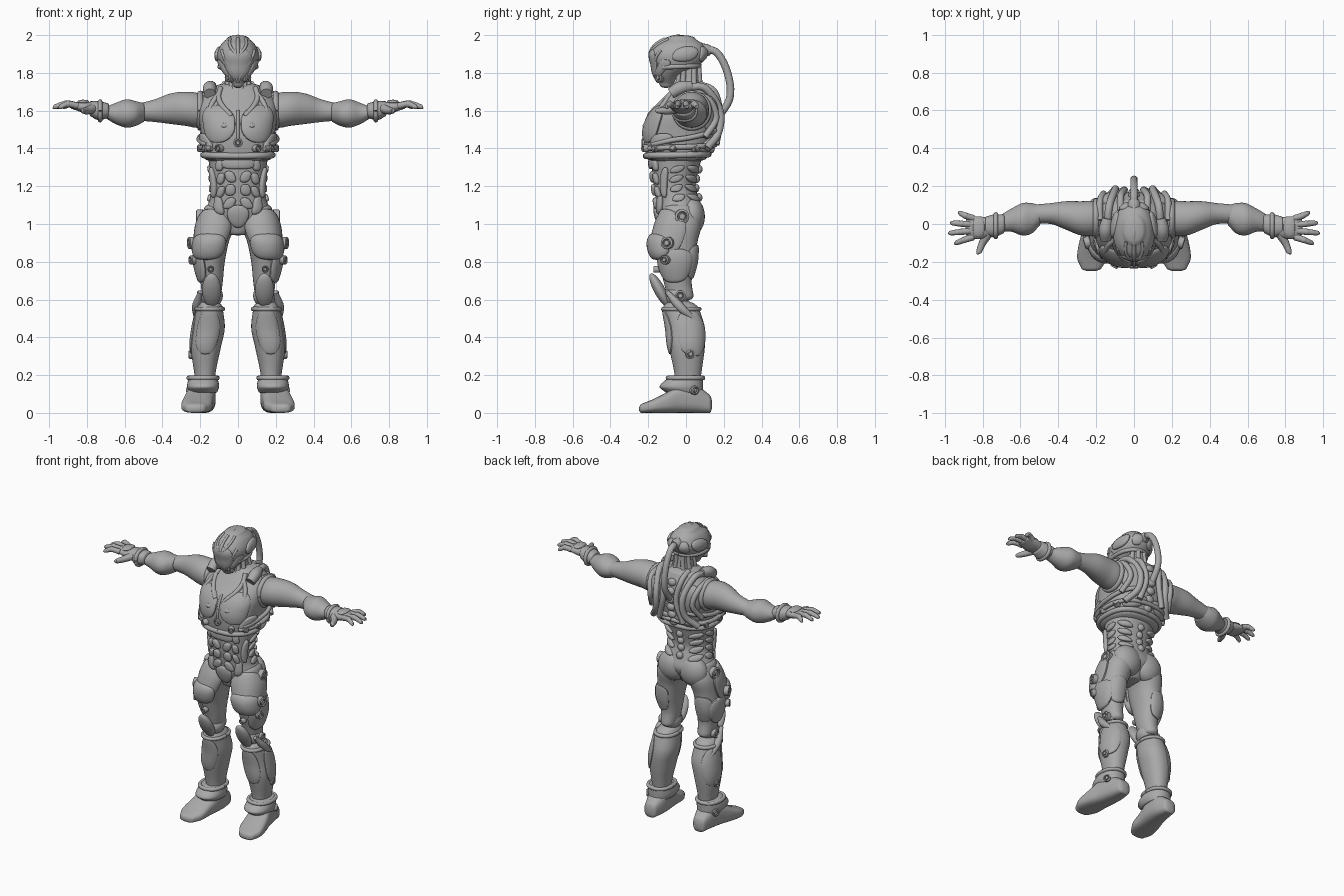
import bpy, bmesh
from math import sin, cos, pi, radians
from mathutils import Vector, Matrix, Euler

if "Cube" in bpy.data.objects:
    bpy.data.objects.remove(bpy.data.objects["Cube"])

grey = bpy.data.materials.new("armour grey")
grey.use_nodes = True
grey.diffuse_color = (.4, .4, .4, 1)
grey.node_tree.nodes["Principled BSDF"].inputs["Base Color"].default_value = grey.diffuse_color
parts = []
FRONT, BACK, SIDE = -90, 90, 0


def finish(name, bm, mirror):
    """Turn a bmesh into an object, mirrored across x when asked."""
    bmesh.ops.recalc_face_normals(bm, faces=bm.faces)
    mesh = bpy.data.meshes.new(name)
    bm.to_mesh(mesh)
    bm.free()
    mesh.materials.append(grey)
    ob = bpy.data.objects.new(name, mesh)
    bpy.context.collection.objects.link(ob)
    if mirror:
        ob.modifiers.new("Mirror", 'MIRROR').use_mirror_merge = False
    parts.append(ob)


def skin(name, rings, mirror):
    """Join rings of points into a closed tube with capped ends."""
    bm = bmesh.new()
    rows = [[bm.verts.new(point) for point in ring] for ring in rings]
    count = len(rows[0])
    for lower, upper in zip(rows, rows[1:]):
        for i in range(count):
            j = (i + 1) % count
            bm.faces.new((lower[i], lower[j], upper[j], upper[i]))
    bm.faces.new(rows[0])
    bm.faces.new(rows[-1])
    finish(name, bm, mirror)


def sample(rows, t):
    """Smoothly interpolate the values of rows at position t."""
    last = len(rows) - 1
    i = max(0, min(last - 1, sum(row[0] <= t for row in rows) - 1))
    a, b = rows[i], rows[i + 1]
    span = b[0] - a[0]
    u = max(0, min(1, (t - a[0]) / span))

    def slope(j, k):
        before, after = rows[max(j - 1, 0)], rows[min(j + 1, last)]
        return (after[k] - before[k]) / (after[0] - before[0]) * span
    ease = u * u * (3 - 2 * u)
    return [a[k] + (b[k] - a[k]) * ease + slope(i, k) * u * (1 - u) ** 2
            - slope(i + 1, k) * u * u * (1 - u) for k in range(1, len(a))]


def rounded(value, power):
    return abs(value) ** power * (1 if value > 0 else -1)


def domed(ring, inner, height):
    """Rings that close an end with a dome, from the rim outwards."""
    centre = sum(ring, Vector()) / len(ring)
    axis = (centre - sum(inner, Vector()) / len(inner)).normalized()
    angles = [radians(step) for step in (20, 40, 60, 80)]
    return [[centre + (p - centre) * cos(a) + axis * height * sin(a) for p in ring] for a in angles]


def loft(name, axis, rows, power=.9, dome=.01, mirror=True):
    """Loft rows of (position, low, high, low, high); return the surface function."""
    def surface(deg, t, off=0):
        a_low, a_high, b_low, b_high = sample(rows, t)
        angle = radians(deg)
        a = (a_low + a_high) / 2 + ((a_high - a_low) / 2 + off) * rounded(cos(angle), power)
        b = (b_low + b_high) / 2 + ((b_high - b_low) / 2 + off) * rounded(sin(angle), power)
        return Vector({'x': (t, a, b), 'y': (a, t, b), 'z': (a, b, t)}[axis])
    steps = [a[0] + (b[0] - a[0]) * k / 6 for a, b in zip(rows, rows[1:]) for k in range(6)]
    rings = [[surface(i * 10, t) for i in range(36)] for t in steps + [rows[-1][0]]]
    start = domed(rings[0], rings[1], dome)[::-1]
    skin(name, start + rings + domed(rings[-1], rings[-2], dome), mirror)
    return surface


def centred(rows):
    return [(t, -half, half, low, high) for t, half, low, high in rows]


def plate(name, surface, deg, t, wide=10, tall=.03, thick=.02, tilt=0, mirror=True):
    """Raised rounded plate hugging a lofted surface."""
    curve = [k * pi / 17 for k in range(9)]
    profile = [(.1, -1), (.5, -1), (1, -1)] + [(cos(a), sin(a) ** .4) for a in curve]
    rings = []
    for reach, lift in profile:
        ring = []
        for i in range(32):
            u = rounded(cos(i * pi / 16), .8) * reach
            v = rounded(sin(i * pi / 16), .8) * reach
            ring.append(surface(deg + wide * (u + tilt * v), t + tall * v, lift * thick))
        rings.append(ring)
    skin(name, rings, mirror)


def sweep(name, points, radii, mirror=True):
    """Round tube along a smooth path, with one radius or one per point."""
    if not isinstance(radii, tuple):
        radii = (radii,) * len(points)
    rows = [(i, *point, radius) for i, (point, radius) in enumerate(zip(points, radii))]
    path = [sample(rows, i / 5) for i in range((len(points) - 1) * 5 + 1)]
    spots = [Vector(values[:3]) for values in path]
    rings, side = [], None
    for i, spot in enumerate(spots):
        along = (spots[min(i + 1, len(spots) - 1)] - spots[max(i - 1, 0)]).normalized()
        side = along.orthogonal() if side is None else side - along * side.dot(along)
        side.normalize()
        up = along.cross(side)
        rings.append([spot + (side * cos(k * pi / 7) + up * sin(k * pi / 7)) * path[i][3] for k in range(14)])
    skin(name, rings, mirror)


def trace(name, surface, start, end, radius=.014, off=0, mirror=True):
    """Tube laid on a surface between two (angle, position) spots."""
    ends = [Vector(start), Vector(end)]
    sweep(name, [surface(*ends[0].lerp(ends[1], k / 12), off) for k in range(13)], radius, mirror)


def band(name, surface, t, radius=.012):
    trace(name, surface, (-180, t), (180, t), radius)


def bolt(name, surface, deg, t, radius=.024, off=0, mirror=True):
    """Round boss with a recessed ring, standing on a surface."""
    base = surface(deg, t, off)
    turn = (surface(deg, t, 1) - base).to_track_quat('Z', 'Y')
    profile = ((-.02, 1), (.01, 1), (.014, .8), (.014, .7), (.004, .6), (.004, .5), (.014, .4))
    skin(name, [[base + turn @ Vector((radius * k * cos(i * pi / 10), radius * k * sin(i * pi / 10), height))
                 for i in range(20)] for height, k in profile], mirror)


def pad(name, place, size, lean=0, mirror=True):
    bm = bmesh.new()
    matrix = Matrix.Translation(place) @ Euler((lean, 0, 0)).to_matrix().to_4x4() @ Matrix.Diagonal((*size, 1))
    bmesh.ops.create_uvsphere(bm, u_segments=28, v_segments=16, radius=1, matrix=matrix)
    finish(name, bm, mirror)


# Abdomen and pelvis
abdomen = loft("abdomen", 'z', centred([(.95, .06, -.12, .03), (1.05, .17, -.15, .09), (1.13, .15, -.16, .07),
    (1.2, .14, -.17, .05), (1.3, .15, -.18, .07), (1.4, .17, -.18, .1)]), mirror=False)
pad("buttock", (.08, .03, 1.04), (.1, .07, .1))
plate("groin_guard", abdomen, FRONT, 1.04, wide=17, tall=.06, mirror=False)
plate("upper_abdomen_plate", abdomen, FRONT, 1.32, wide=34, mirror=False)
plate("hip_plate", abdomen, FRONT + 36, 1.1, tall=.05, tilt=.8)
plate("flank_plate", abdomen, FRONT + 63, 1.22, tall=.08, tilt=.5)
for i in range(3):
    height = 1.11 + i * .07
    plate(f"abdomen_plate_{i}", abdomen, FRONT + 14, height, tilt=.3 * (i - 1))
    plate(f"outer_abdomen_plate_{i}", abdomen, FRONT + 36, height + .06, wide=9, tilt=-.3)
for i in range(4):
    height = 1.14 + i * .05
    plate(f"back_rib_{i}", abdomen, BACK - 42, height, wide=18, tall=.02, tilt=-.5)
    plate(f"side_rib_{i}", abdomen, SIDE + 4, height, wide=13, tall=.02, thick=.014, tilt=.5)
    pad(f"lower_spine_{i}", abdomen(BACK, height), (.024, .02, .024), mirror=False)

# Chest armour
chest = loft("chest", 'z', centred([(1.35, .18, -.21, .11), (1.42, .19, -.22, .14), (1.5, .2, -.22, .16),
    (1.58, .21, -.19, .17), (1.65, .2, -.13, .16), (1.72, .13, -.07, .13)]), power=.8, dome=.03, mirror=False)
plate("breast_plate", chest, -60, 1.53, wide=28, tall=.1, thick=.016)
plate("rib_guard", chest, -28, 1.43, wide=20, tall=.05, tilt=.3)
plate("shoulder_blade", chest, 55, 1.58, wide=25, tall=.1, tilt=-.2)
plate("lower_back_plate", chest, 62, 1.42, wide=22, tall=.04, tilt=.4)
trace("chest_lower_rim", chest, (FRONT, 1.36), (BACK, 1.37), .017)
trace("side_hose", chest, (-50, 1.4), (BACK, 1.42), off=.012)
trace("upper_side_hose", chest, (-40, 1.42), (70, 1.5), off=.012)
trace("harness_strap", chest, (-40, 1.5), (-58, 1.69))
trace("collar_strap", chest, (-84, 1.57), (-50, 1.72))
trace("sternum_seam", chest, (FRONT, 1.45), (FRONT, 1.6), .008, mirror=False)
bolt("sternum_bolt", chest, FRONT, 1.43, mirror=False)
for i in range(4):
    bolt(f"chest_bolt_{i}", chest, i * 30 - 65, 1.4, .02, off=.014)
pad("chest_boss", (.07, -.2, 1.52), (.03, .03, .02))

# Back harness, hoses and spine
sweep("shoulder_canister", [(.15, -.08, 1.69), (.15, -.03, 1.72), (.14, .03, 1.73)], (.03, .036, .027))
sweep("shoulder_hose", [(.14, 0, 1.72), (.13, .1, 1.72), (.1, .18, 1.6), (.11, .17, 1.48), (.17, .11, 1.4)], .02)
sweep("inner_back_hose", [(.07, .07, 1.74), (.07, .15, 1.7), (.05, .18, 1.57), (.09, .16, 1.42)], .018)
sweep("outer_back_hose", [(.18, .02, 1.69), (.18, .12, 1.66), (.16, .16, 1.56), (.19, .1, 1.46)], .017)
for i in range(6):
    pad(f"upper_spine_{i}", chest(BACK, 1.4 + i * .055), (.03, .02, .026), mirror=False)

# Neck and helmet
neck = loft("neck", 'z', centred([(1.66, .09, -.08, .11), (1.75, .06, -.05, .08), (1.87, .05, -.05, .07)]),
            mirror=False)
for i, angle in enumerate((-62, -30, 20, 60)):
    trace(f"neck_cord_{i}", neck, (angle, 1.69), (angle + 8, 1.83))
plate("throat_guard", neck, FRONT, 1.71, wide=22, tall=.04, mirror=False)
helmet = loft("helmet", 'z', centred([(1.74, .03, -.14, -.07), (1.79, .07, -.17, -.03), (1.84, .1, -.18, .07),
    (1.9, .11, -.19, .11), (1.95, .09, -.16, .09), (1.98, .06, -.11, .05)]), dome=.02, mirror=False)
plate("face_mask", helmet, FRONT, 1.84, wide=42, tall=.09, thick=.008, mirror=False)
plate("cheek_guard", helmet, -32, 1.82, wide=17, tall=.05, thick=.01, tilt=.5)
plate("temple_pod", helmet, SIDE + 15, 1.9, wide=24, tall=.04, thick=.016, tilt=.2)
plate("skull_panel", helmet, BACK - 25, 1.9, wide=17, tall=.04, thick=.012)
trace("brow_ridge", helmet, (FRONT, 1.89), (-50, 1.98), .008)
trace("mask_edge", helmet, (FRONT, 1.75), (-38, 1.92), .008)
trace("helmet_rim", helmet, (-30, 1.83), (BACK, 1.84), .013)
trace("helmet_crest", helmet, (FRONT, 1.9), (FRONT, 1.98), .01, mirror=False)
bolt("jaw_bolt", helmet, -38, 1.775)
sweep("crown_ridge", [(0, -.12, 1.97), (0, -.03, 1.99), (0, .1, 1.94)], .012, False)
sweep("head_hose", [(0, .08, 1.92), (0, .16, 1.91), (0, .22, 1.8), (0, .23, 1.66), (0, .14, 1.53)], .02, False)
sweep("hose_socket", [(0, .07, 1.915), (0, .1, 1.92), (0, .13, 1.92)], (.035, .035, .026), False)

# Arms
arm = loft("upper_arm", 'x', [(.15, -.03, .09, 1.54, 1.66), (.2, -.06, .12, 1.51, 1.69), (.28, -.06, .12, 1.52, 1.7),
    (.36, -.03, .12, 1.53, 1.69), (.44, 0, .11, 1.54, 1.66), (.56, 0, .1, 1.55, 1.63)], power=1)
band("armhole_rim", arm, .2, .016)
loft("gauntlet", 'x', [(.5, -.01, .1, 1.54, 1.64), (.54, -.05, .11, 1.52, 1.65), (.59, -.06, .11, 1.51, 1.66),
    (.65, -.04, .08, 1.53, 1.64), (.7, -.04, .05, 1.56, 1.62)], power=1)
wrist = loft("wrist_cuff", 'x', [(.69, -.05, .05, 1.56, 1.64), (.74, -.07, .05, 1.55, 1.65),
    (.78, -.06, .04, 1.57, 1.65)])
band("wrist_band", wrist, .73)
palm = loft("palm", 'x', [(.75, -.06, .03, 1.58, 1.64), (.82, -.08, .04, 1.59, 1.65), (.88, -.07, .04, 1.61, 1.64)])
plate("hand_guard", palm, BACK, .82, wide=50, thick=.008)
for i, reach in enumerate((.93, .97, .98, .95)):
    root = .03 - i * .033
    tip = root * 1.6 + .01
    middle = ((reach + .85) / 2, (root + tip) / 2, 1.635)
    sweep(f"finger_{i}", [(.85, root, 1.625), middle, (reach - .01, tip, 1.62), (reach, tip, 1.62)],
          (.018, .016, .012, .004))
    pad(f"knuckle_{i}", middle, (.018, .017, .018))
sweep("thumb", [(.77, -.05, 1.61), (.8, -.1, 1.6), (.82, -.15, 1.6), (.82, -.16, 1.6)], (.025, .02, .014, .004))

# Thighs
thigh = loft("thigh", 'z', [(.62, .09, .19, -.1, .04), (.7, .08, .2, -.12, .03), (.8, .07, .22, -.15, .05),
    (.9, .05, .22, -.17, .06), (1, .02, .21, -.15, .08), (1.08, .05, .18, -.12, .05)], dome=.03)
plate("thigh_armour", thigh, -62, .95, wide=80, tall=.13)
plate("thigh_bulge", thigh, -72, .88, wide=60, tall=.07, thick=.04)
plate("outer_thigh_armour", thigh, SIDE - 10, .78, wide=60, tall=.09, tilt=.1)
plate("rear_thigh_armour", thigh, BACK - 15, .8, wide=45, tall=.09, thick=.014)
bolt("hip_bolt", thigh, SIDE + 5, 1.04, .038, off=.01)
bolt("thigh_bolt", thigh, SIDE - 15, .9, .032, off=.034)
bolt("lower_thigh_bolt", thigh, SIDE - 25, .81, off=.03)
bolt("knee_bolt", thigh, SIDE, .62, .028, off=.012)
bolt("front_thigh_bolt", thigh, FRONT, .76, .018, off=.02)

# Shins and knees
shin = loft("shin", 'z', [(.1, .12, .22, -.06, .07), (.2, .12, .23, -.06, .08), (.35, .09, .25, -.09, .1),
    (.45, .07, .24, -.1, .1), (.55, .08, .22, -.12, .07)], dome=.05)
plate("shin_guard", shin, FRONT, .43, wide=42, tall=.12, thick=.012)
plate("calf_guard", shin, SIDE + 25, .42, wide=50, tall=.12, thick=.008)
band("shin_rim", shin, .55)
bolt("calf_bolt", shin, SIDE + 8, .31)
pad("knee_pad", (.14, -.14, .65), (.05, .03, .1), lean=.5)
pad("knee_joint", (.14, -.05, .62), (.06, .07, .06))
sweep("knee_brace", [(.2, -.1, .64), (.22, -.03, .56), (.22, .05, .49)], (.012, .024, .008))

# Boots
loft("boot", 'y', [(-.23, .17, .28, 0, .05), (-.18, .14, .3, 0, .07), (-.1, .13, .29, 0, .11),
    (-.03, .12, .27, 0, .15), (.05, .12, .25, 0, .15), (.12, .14, .23, 0, .1)], power=.7, dome=.02)
ankle = loft("ankle_cuff", 'z', [(.11, .11, .26, -.11, .09), (.14, .1, .27, -.14, .09), (.19, .11, .26, -.09, .09)])
band("ankle_rim", ankle, .185)
bolt("ankle_bolt", ankle, SIDE + 32, .12)

# Smooth shading with crisp edges
bpy.ops.object.select_all(action='DESELECT')
for ob in parts:
    ob.select_set(True)
bpy.context.view_layer.objects.active = parts[0]
bpy.ops.object.shade_smooth_by_angle(angle=radians(45))
